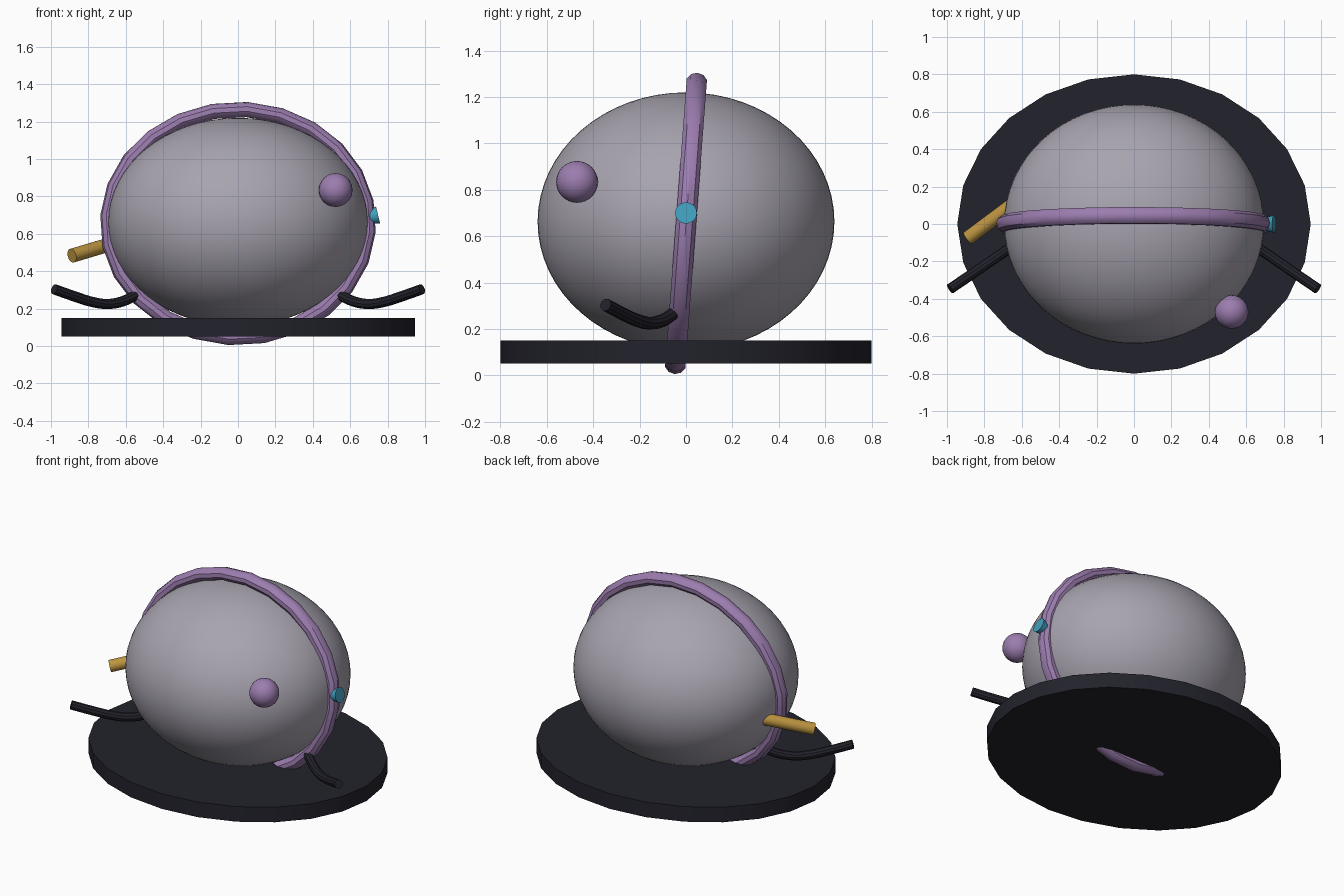
import bpy, math
from mathutils import Vector, Matrix

if "Cube" in bpy.data.objects:
    bpy.data.objects.remove(bpy.data.objects["Cube"])


def material(name, rgb):
    m = bpy.data.materials.new(name)
    m.diffuse_color = (*rgb, 1)
    m.use_nodes = True
    m.node_tree.nodes["Principled BSDF"].inputs["Base Color"].default_value = m.diffuse_color
    return m


GREY = material("warm grey", (0.39, 0.37, 0.43))
DARK = material("near black", (0.016, 0.016, 0.025))
PURPLE = material("purple", (0.33, 0.205, 0.43))
GOLD = material("gold", (0.51, 0.30, 0.053))
CYAN = material("cyan", (0.053, 0.35, 0.51))


def finish(name, mat):
    ob = bpy.context.object
    ob.name = name
    ob.data.materials.append(mat)
    bpy.ops.object.transform_apply(location=True, rotation=True, scale=True)
    bpy.ops.object.shade_smooth_by_angle(angle=math.radians(35))
    return ob


def ball(name, mat, centre, radii, segs, rings):
    bpy.ops.mesh.primitive_uv_sphere_add(segments=segs, ring_count=rings, radius=1, location=centre)
    bpy.context.object.scale = radii
    return finish(name, mat)


def rod(name, mat, a, b, r1, r2, sides=20):
    a, b = Vector(a), Vector(b)
    d = b - a
    bpy.ops.mesh.primitive_cone_add(vertices=sides, radius1=r1, radius2=r2, depth=d.length,
                                    location=(a + b) / 2,
                                    rotation=d.to_track_quat('Z', 'Y').to_euler())
    return finish(name, mat)


# Oval base plate
bpy.ops.mesh.primitive_cylinder_add(vertices=24, radius=1, depth=0.1, location=(0, 0, 0.10),
                                    rotation=(0, 0, 0))
bpy.context.object.scale = (0.945, 0.80, 1)
finish("base_plate", DARK)

# Egg-shaped body and small front bump
ball("body", GREY, (0, 0, 0.663), (0.695, 0.64, 0.557), 64, 32)
ball("front_bump", PURPLE, (0.522, -0.47, 0.834), (0.09, 0.09, 0.09), 24, 16)

# Tilted hoop round the body
bpy.ops.mesh.primitive_torus_add(major_segments=24, minor_segments=10,
                                 major_radius=0.692, minor_radius=0.046)
hoop = bpy.context.object
hoop.data.transform(Matrix.Translation((0, 0, 0.655))
                    @ Matrix.Rotation(math.radians(85.7), 4, 'X')
                    @ Matrix.Diagonal((1, 0.885, 1, 1))
                    @ Matrix.Rotation(math.radians(-4), 4, 'Z'))
finish("hoop", PURPLE)

# Knob on the right and spout on the left
rod("side_knob", CYAN, (0.66, 0, 0.679), (0.749, 0, 0.70), 0.026, 0.047)
rod("spout", GOLD, (-0.62, 0.125, 0.563), (-0.888, -0.075, 0.483), 0.038, 0.038)

# Curved arms, mirrored left and right
path = [(0.45, 0.02, 0.325), (0.54, -0.045, 0.275), (0.62, -0.098, 0.238), (0.70, -0.153, 0.225),
        (0.78, -0.208, 0.236), (0.87, -0.27, 0.264), (0.983, -0.347, 0.304)]
for side, label in ((1, "right"), (-1, "left")):
    curve = bpy.data.curves.new(label + "_arm", 'CURVE')
    curve.dimensions = '3D'
    curve.bevel_depth = 0.028
    curve.bevel_resolution = 3
    curve.use_fill_caps = True
    curve.resolution_u = 4
    spline = curve.splines.new('BEZIER')
    spline.bezier_points.add(len(path) - 1)
    for p, (x, y, z) in zip(spline.bezier_points, path):
        p.co = (side * x, y, z)
        p.handle_left_type = p.handle_right_type = 'AUTO'
    arm = bpy.data.objects.new(label + "_arm", curve)
    bpy.context.collection.objects.link(arm)
    bpy.ops.object.select_all(action='DESELECT')
    arm.select_set(True)
    bpy.context.view_layer.objects.active = arm
    bpy.ops.object.convert(target='MESH')
    finish(label + "_arm", DARK)
